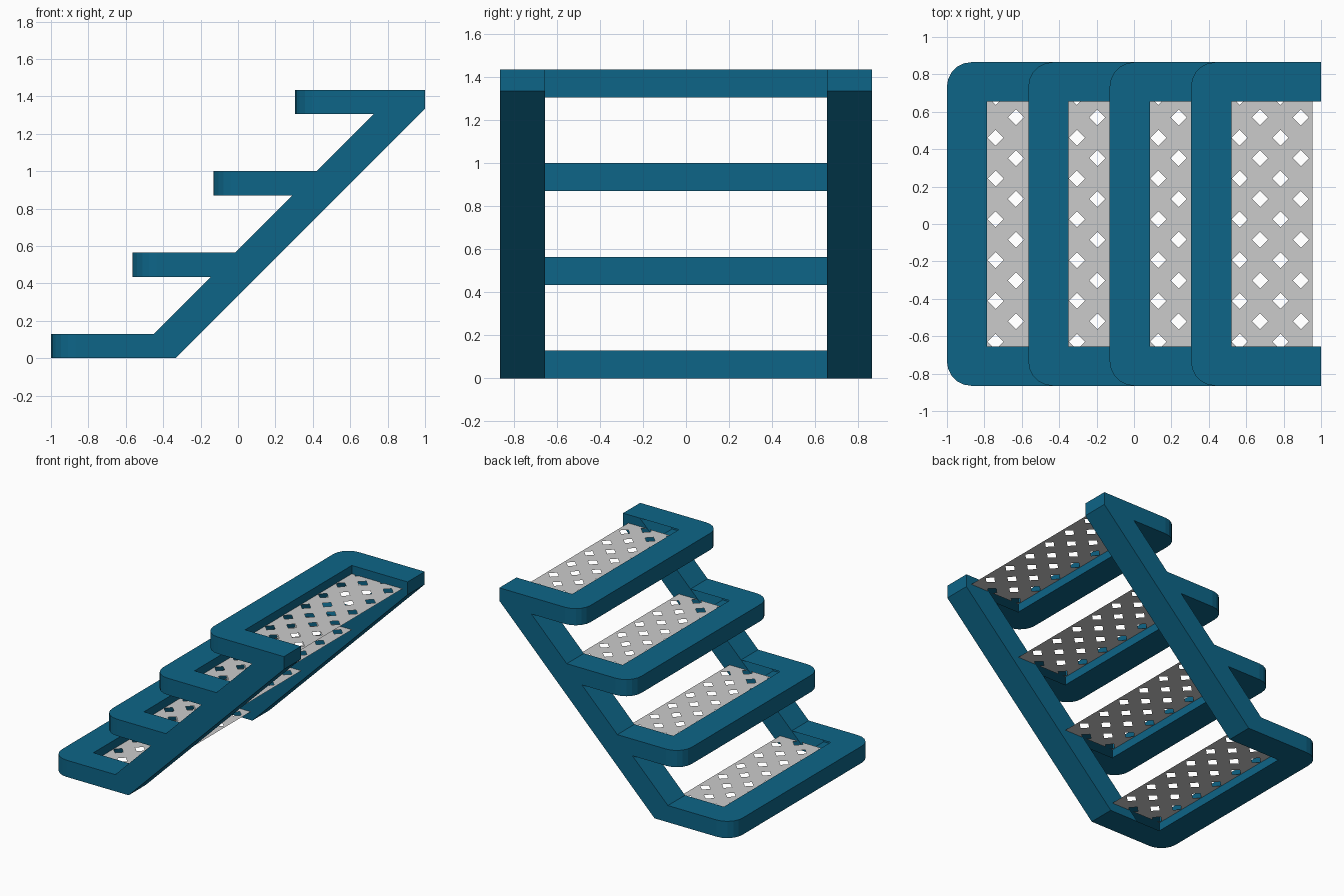
import bpy, bmesh, math

if "Cube" in bpy.data.objects:
    bpy.data.objects.remove(bpy.data.objects["Cube"])

STEP, H = 0.435, 0.13          # rise/run per step, frame thickness
W, IN, BAR = 0.865, 0.655, 0.215   # outer half width, inner half width, front bar depth
R, SEG = 0.13, 5               # outer corner radius


def material(name, col):
    m = bpy.data.materials.new(name)
    m.diffuse_color = (*col, 1)
    m.use_nodes = True
    m.node_tree.nodes["Principled BSDF"].inputs["Base Color"].default_value = m.diffuse_color
    return m


blue = material("blue paint", (0.004, 0.13, 0.245))
grey = material("grey mesh metal", (0.6, 0.6, 0.6))


def finish(bm, name, mat, loc=(0, 0, 0), normals=True):
    if normals:
        bmesh.ops.recalc_face_normals(bm, faces=bm.faces[:])
    me = bpy.data.meshes.new(name)
    bm.to_mesh(me)
    bm.free()
    me.materials.append(mat)
    ob = bpy.data.objects.new(name, me)
    ob.location = loc
    bpy.context.collection.objects.link(ob)
    return ob


def prism(a, b, open_sides=()):
    """Solid between two matching outlines."""
    bm = bmesh.new()
    va = [bm.verts.new(p) for p in a]
    vb = [bm.verts.new(p) for p in b]
    bm.faces.new(va[::-1])
    bm.faces.new(vb)
    n = len(a)
    for i in range(n):
        if i not in open_sides:
            j = (i + 1) % n
            bm.faces.new((va[i], va[j], vb[j], vb[i]))
    return bm


# Sloping side rails
rail = [(-0.335, 0), (1, 1.335), (1, 1.435), (0.855, 1.435), (-0.58, 0)]
for side, s in (("left", 1), ("right", -1)):
    bm = prism([(x, s * IN, z) for x, z in rail], [(x, s * W, z) for x, z in rail])
    finish(bm, side + "_rail", blue)


# U-shaped tread frame, arms cut on the rail slope
def u_outline(z):
    end = z + 0.42
    arc = [(R - R * math.sin(t), W - R + R * math.cos(t))
           for t in (math.pi / 2 * k / SEG for k in range(SEG + 1))]
    half = [(BAR, IN), (end, IN), (end, W)] + arc
    pts = half + [(x, -y) for x, y in reversed(half)]
    return [(x, y, z) for x, y in pts]


# Perforated plate: checkerboard of solid cells and cells with a diamond hole
def plate_mesh():
    bm = bmesh.new()
    p, r = 0.109, 0.043
    h = p / 2
    for i in range(-1, 5):
        for j in range(-7, 7):
            cx, cy = 0.26 + p * i, 0.025 + p * j
            c = [bm.verts.new((cx + dx * h, cy + dy * h, 0))
                 for dx, dy in ((1, 1), (-1, 1), (-1, -1), (1, -1))]
            if (i + j) % 2:
                bm.faces.new(c)
                continue
            d = [bm.verts.new((cx + dx * r, cy + dy * r, 0))
                 for dx, dy in ((0, 1), (-1, 0), (0, -1), (1, 0))]
            for k in range(4):
                n = (k + 1) % 4
                bm.faces.new((c[k], c[n], d[k]))
                bm.faces.new((c[n], d[n], d[k]))
    bmesh.ops.remove_doubles(bm, verts=bm.verts[:], dist=1e-4)
    for co, no in (((BAR, 0, 0), (-1, 0, 0)), ((0.65, 0, 0), (1, 0, 0)),
                   ((0, IN, 0), (0, 1, 0)), ((0, -IN, 0), (0, -1, 0))):
        bmesh.ops.bisect_plane(bm, geom=bm.verts[:] + bm.edges[:] + bm.faces[:],
                               plane_co=co, plane_no=no, clear_outer=True)
    for f in bm.faces:
        f.normal_update()
        if f.normal.z < 0:
            f.normal_flip()
    return bm


# Four steps
n = len(u_outline(0))
for k in range(4):
    x, z = -1 + STEP * k, STEP * k
    frame = prism(u_outline(0), u_outline(H), open_sides=(1, n - 3 + 1))
    finish(frame, f"tread_frame_{k + 1}", blue, (x, 0, z))
    finish(plate_mesh(), f"tread_plate_{k + 1}", grey, (x, 0, z + H / 2), normals=False)
